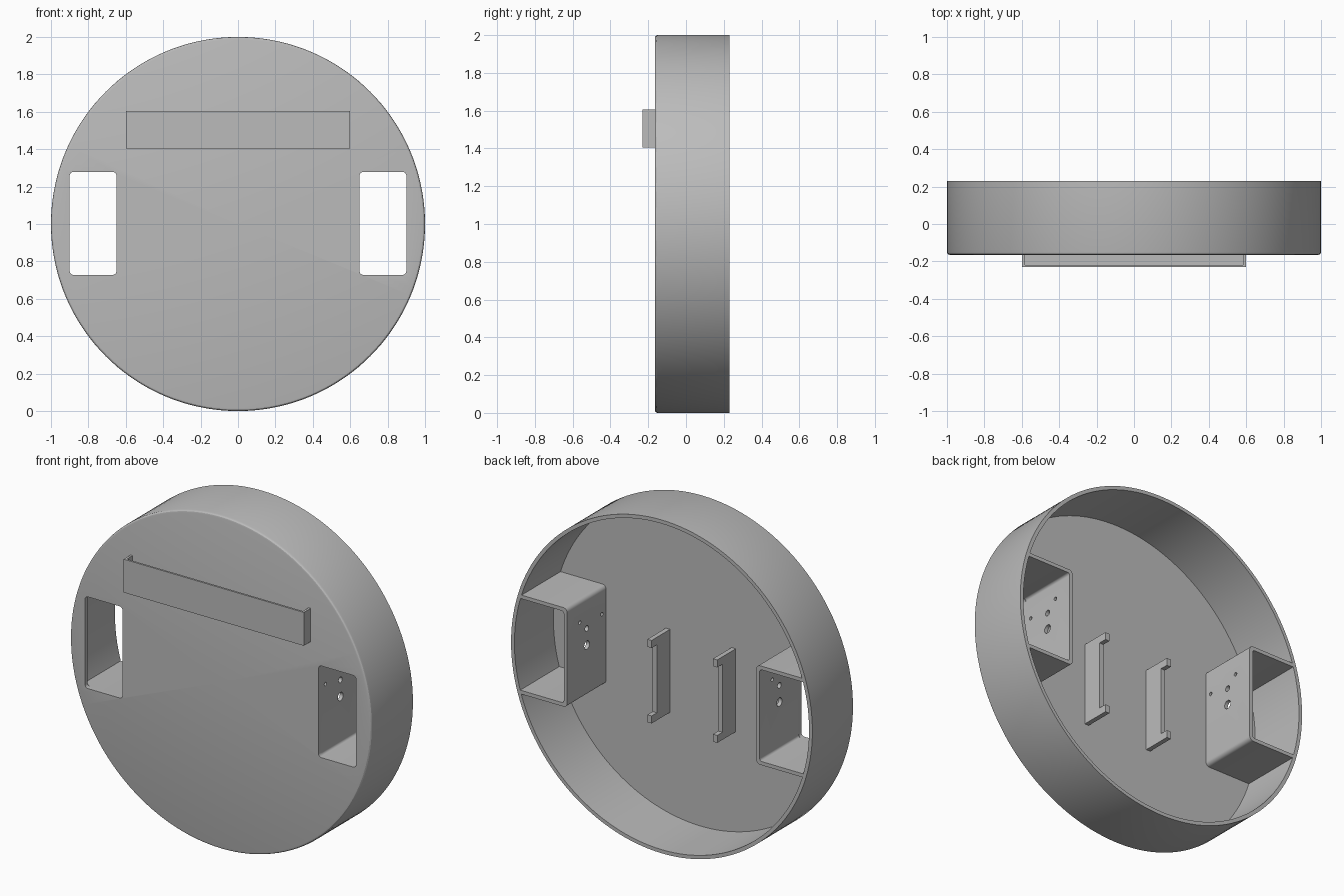
import bpy, bmesh, math
from mathutils import Vector, Matrix

cube = bpy.data.objects.get("Cube")
if cube:
    bpy.data.objects.remove(cube, do_unlink=True)

grey = bpy.data.materials.new("plain grey")
grey.use_nodes = True
grey.diffuse_color = (0.5, 0.5, 0.5, 1)
grey.node_tree.nodes["Principled BSDF"].inputs["Base Color"].default_value = (0.5, 0.5, 0.5, 1)

FRONT, INNER, BACK = -0.165, -0.14, 0.23
MID = 1.003


def make(name, bm):
    bmesh.ops.recalc_face_normals(bm, faces=bm.faces)
    mesh = bpy.data.meshes.new(name)
    bm.to_mesh(mesh)
    bm.free()
    mesh.materials.append(grey)
    obj = bpy.data.objects.new(name, mesh)
    bpy.context.collection.objects.link(obj)
    return obj


def prism(name, points, start, depth, place=lambda a, b, c: (a, c, b)):
    """Extrude a 2D outline; place maps (a, b, depth) to 3D."""
    bm = bmesh.new()
    face = bm.faces.new([bm.verts.new(place(a, b, start)) for a, b in points])
    out = bmesh.ops.extrude_face_region(bm, geom=[face])
    move = Vector(place(0, 0, depth)) - Vector(place(0, 0, 0))
    bmesh.ops.translate(bm, vec=move, verts=[v for v in out["geom"] if isinstance(v, bmesh.types.BMVert)])
    return make(name, bm)


def arc(cx, cz, r, a0, a1, n=5):
    angles = [math.radians(a0 + (a1 - a0) * i / n) for i in range(n + 1)]
    return [(cx + r * math.cos(a), cz + r * math.sin(a)) for a in angles]


def rounded_rect(x0, x1, z0, z1, r):
    return (arc(x1 - r, z1 - r, r, 0, 90) + arc(x0 + r, z1 - r, r, 90, 180)
            + arc(x0 + r, z0 + r, r, 180, 270) + arc(x1 - r, z0 + r, r, 270, 360))


def cut(obj, cutter):
    mod = obj.modifiers.new("cut", 'BOOLEAN')
    mod.operation, mod.solver, mod.object = 'DIFFERENCE', 'EXACT', cutter
    select(obj)
    bpy.ops.object.modifier_apply(modifier=mod.name)
    bpy.data.objects.remove(cutter, do_unlink=True)


def select(obj):
    bpy.ops.object.select_all(action='DESELECT')
    obj.select_set(True)
    bpy.context.view_layer.objects.active = obj


# Round shell, open at the back, with a softened front rim
bm = bmesh.new()
profile = [(0, FRONT)] + arc(0.985, FRONT + 0.015, 0.015, -90, 0, 3)
profile += [(1, BACK), (0.978, BACK), (0.978, INNER), (0, INNER)]
verts = [bm.verts.new((r, y, 1)) for r, y in profile]
edges = [bm.edges.new(pair) for pair in zip(verts, verts[1:])]
bmesh.ops.spin(bm, geom=verts + edges, cent=(0, 0, 1), axis=(0, 1, 0),
               angle=math.tau, steps=144)
bmesh.ops.remove_doubles(bm, verts=bm.verts, dist=0.0001)
shell = make("round_shell", bm)
smooth = [shell]

for side, s in (("left", 1), ("right", -1)):
    # Wheel window through the front
    outline = [(s * x, z) for x, z in rounded_rect(0.65, 0.9, MID - 0.275, MID + 0.275, 0.02)]
    cut(shell, prism("window_cutter", outline, -0.3, 0.2))

    # Wheel housing: bracket-shaped wall from the front to the back rim
    top, bottom = MID + 0.297, MID - 0.297
    outer = ([(0.94, top)] + arc(0.653, top - 0.025, 0.025, 90, 180)
             + arc(0.653, bottom + 0.025, 0.025, 180, 270) + [(0.94, bottom)])
    inner = ([(0.94, bottom + 0.022)] + arc(0.665, bottom + 0.037, 0.015, 270, 180)
             + arc(0.665, top - 0.037, 0.015, 180, 90) + [(0.94, top - 0.022)])
    housing = prism(side + "_wheel_housing", [(s * x, z) for x, z in outer + inner],
                    INNER - 0.005, BACK - INNER + 0.005)

    # Motor mounting holes in the housing wall
    for y, z, r in ((0.11, 1.17, 0.011), (-0.1, 1.14, 0.011), (0.043, 1.11, 0.017), (0.043, 1.01, 0.025)):
        drill = prism("hole_cutter", arc(y, z, r, 0, 345, 23), s * 0.58, s * 0.14,
                      lambda a, b, c: (c, a, b))
        cut(housing, drill)
    smooth.append(housing)

    # Inner clip plate with a recessed free edge
    low, high, tip, notch = 0.65, 1.148, 0.035, -0.015
    clip = [(INNER - 0.005, low), (tip, low), (tip, low + 0.045), (notch, low + 0.045),
            (notch, high - 0.045), (tip, high - 0.045), (tip, high), (INNER - 0.005, high)]
    prism(side + "_clip", clip, s * 0.204, s * 0.028, lambda a, b, c: (c, a, b))

# Shallow front tray, open at the top
x, low, high, t = 0.598, 1.405, 1.605, 0.014
prism("tray_front", [(-x, low), (x, low), (x, high), (-x, high)], -0.23, 0.012)
prism("tray_sides", [(-x, high), (-x, low), (x, low), (x, high), (x - t, high),
                     (x - t, low + t), (t - x, low + t), (t - x, high)], -0.218, 0.055)

for obj in smooth:
    select(obj)
    bpy.ops.object.shade_smooth_by_angle(angle=math.radians(20))
